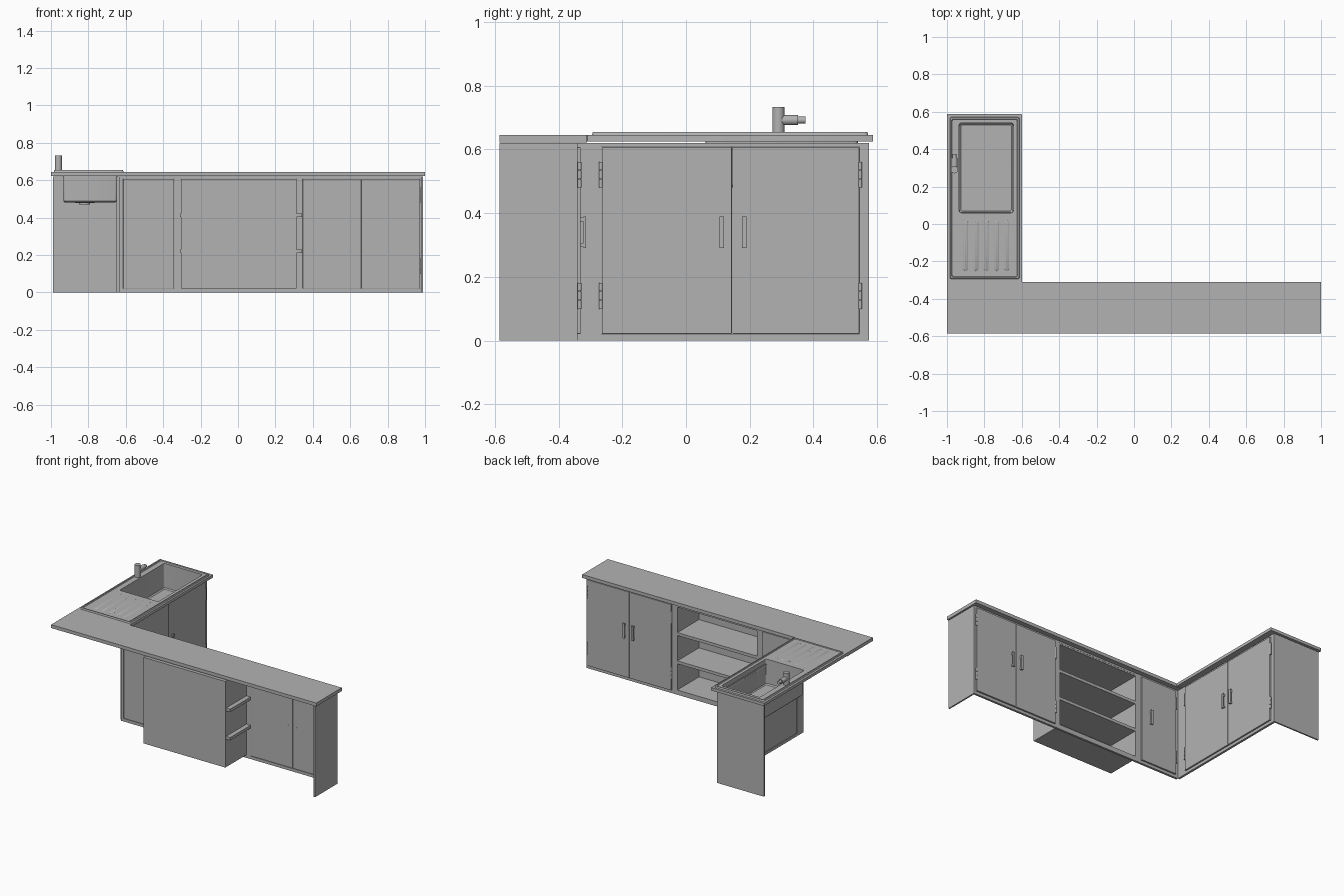
import bpy, bmesh
from math import cos, sin, pi, radians
from mathutils import Matrix, Vector

cube = bpy.data.objects.get("Cube")
if cube:
    bpy.data.objects.remove(cube, do_unlink=True)

GREY = (0.45, 0.45, 0.45, 1)
mat = bpy.data.materials.new("light grey")
mat.use_nodes = True
mat.diffuse_color = GREY
mat.node_tree.nodes["Principled BSDF"].inputs["Base Color"].default_value = GREY


def finish(name, bm, smooth=False):
    bmesh.ops.recalc_face_normals(bm, faces=bm.faces)
    mesh = bpy.data.meshes.new(name)
    bm.to_mesh(mesh)
    bm.free()
    mesh.materials.append(mat)
    ob = bpy.data.objects.new(name, mesh)
    bpy.context.collection.objects.link(ob)
    if smooth:
        bpy.ops.object.select_all(action='DESELECT')
        ob.select_set(True)
        bpy.context.view_layer.objects.active = ob
        bpy.ops.object.shade_smooth_by_angle(angle=radians(35))
    return ob


def add_box(bm, x, y, z):
    size = [b - a for a, b in (x, y, z)]
    mid = [(a + b) / 2 for a, b in (x, y, z)]
    m = Matrix.Translation(mid) @ Matrix.Diagonal((*size, 1))
    bmesh.ops.create_cube(bm, size=1, matrix=m)


def boxes(name, parts):
    bm = bmesh.new()
    for p in parts:
        add_box(bm, *p)
    return finish(name, bm)


def add_rod(bm, a, b, r, sides=24):
    a, b = Vector(a), Vector(b)
    rot = (b - a).to_track_quat('Z', 'Y').to_matrix().to_4x4()
    bmesh.ops.create_cone(bm, cap_ends=True, segments=sides, radius1=r, radius2=r,
                          depth=(b - a).length, matrix=Matrix.Translation((a + b) / 2) @ rot)


def loft(name, loops, closed=False):
    """Skin nested rounded rectangles given as (x0, x1, y0, y1, z, radius)."""
    bm = bmesh.new()
    rings = []
    for x0, x1, y0, y1, z, r in loops:
        ring = []
        corners = ((x1 - r, y1 - r), (x0 + r, y1 - r), (x0 + r, y0 + r), (x1 - r, y0 + r))
        for k, (cx, cy) in enumerate(corners):
            for i in range(5):
                t = (k + i / 4) * pi / 2
                ring.append(bm.verts.new((cx + r * cos(t), cy + r * sin(t), z)))
        rings.append(ring)
    pairs = list(zip(rings, rings[1:]))
    if closed:
        pairs.append((rings[-1], rings[0]))
    else:
        bm.faces.new(rings[-1])
    for a, b in pairs:
        for i in range(len(a)):
            j = (i + 1) % len(a)
            bm.faces.new((a[i], a[j], b[j], b[i]))
    return finish(name, bm, True)


# Each run maps (along, outward) to x and y; the doors face the inside of the L
FRONT_Y, SIDE_X = -0.34, -0.635


def place(run, u, o, z):
    if run == "long":
        return u, tuple(FRONT_Y + v for v in o), z
    return tuple(SIDE_X + v for v in o), u, z


def frame(run, stiles):
    depth = (-0.015, 0)
    parts = [place(run, s, depth, (0, 0.62)) for s in stiles]
    span = (stiles[0][1], stiles[-1][0])
    parts += [place(run, span, depth, z) for z in ((0, 0.02), (0.608, 0.62))]
    boxes(run + "_run_face_frame", parts)


def door(run, label, u0, u1, hinge, handle):
    name = f"{run}_run_{label}"
    gap = 0.001
    slab = boxes(name, [place(run, (u0 + gap, u1 - gap), (-0.014, 0.009), (0.021, 0.607))])
    bev = slab.modifiers.new("soft edge", 'BEVEL')
    bev.width, bev.segments = 0.002, 2
    # Pull handle: a bar on two posts
    w = (handle - 0.0075, handle + 0.0075)
    post = (handle - 0.005, handle + 0.005)
    boxes(name + "_handle", [place(run, w, (0.018, 0.026), (0.29, 0.39))] +
          [place(run, post, (-0.015, 0.02), (z - 0.006, z + 0.006)) for z in (0.3, 0.38)])
    # Hinges: knuckle barrels
    bm = bmesh.new()
    for z in (0.1, 0.48):
        for k in range(3):
            z0 = z + k * 0.0275
            ends = [place(run, (hinge,), (0.006,), h) for h in (z0, z0 + 0.026)]
            pts = []
            for x, y, h in ends:
                x = x[0]
                y = y[0]
                pts.append((x, y, h))
            add_rod(bm, *pts, 0.006, 12)
    finish(name + "_hinges", bm, True)


# Cabinet fronts
frame("long", [(-0.635, -0.615), (-0.34, -0.305), (0.312, 0.345), (0.975, 0.99)])
door("long", "corner_door", -0.615, -0.34, -0.617, -0.41)
door("long", "inner_door", 0.345, 0.66, 0.345, 0.627)
door("long", "outer_door", 0.66, 0.975, 0.975, 0.693)
frame("sink", [(-0.34, -0.265), (0.545, 0.575)])
door("sink", "near_door", -0.265, 0.145, -0.267, 0.1125)
door("sink", "far_door", 0.145, 0.545, 0.547, 0.1825)

# End panels
boxes("long_run_end_panel", [((0.98, 0.99), (-0.585, FRONT_Y), (0, 0.62))])
boxes("sink_run_end_panel", [((-0.99, SIDE_X), (0.565, 0.575), (0, 0.62))])

# Open shelf unit
D = (-0.575, FRONT_Y)
boxes("shelf_unit_case",
      [(x, D, (0.02, 0.607)) for x in ((-0.305, -0.297), (0.304, 0.312))] +
      [((-0.305, 0.312), (-0.582, -0.575), (0.02, 0.607))] +
      [((-0.297, 0.304), D, z) for z in ((0.02, 0.032), (0.597, 0.607))])
for label, z in (("lower", 0.21), ("upper", 0.403)):
    boxes(label + "_shelf", [((-0.31, 0.343), (-0.574, -0.342), (z, z + 0.02))])

# Worktops, the short one with an opening for the basin
boxes("long_worktop", [((-1, 1), (-0.585, -0.31), (0.622, 0.645))])
outer, hole = (-1, -0.6, -0.31, 0.587), (-0.937, -0.643, 0.058, 0.542)
loft("sink_worktop", [(*outer, 0.625, 0.001), (*outer, 0.645, 0.001),
                      (*hole, 0.645, 0.012), (*hole, 0.625, 0.012)], True)

# Sink: raised rim, deck and basin in one skin
loft("sink", [(-0.985, -0.612, -0.295, 0.572, 0.645, 0.012),
              (-0.982, -0.615, -0.292, 0.569, 0.655, 0.012),
              (-0.975, -0.622, -0.285, 0.562, 0.655, 0.01),
              (-0.972, -0.625, -0.282, 0.559, 0.651, 0.01),
              (-0.935, -0.645, 0.06, 0.54, 0.651, 0.012),
              (-0.932, -0.648, 0.063, 0.537, 0.488, 0.012),
              (-0.925, -0.655, 0.07, 0.53, 0.481, 0.01)])

# Drainer ridges
for i in range(5):
    x = -0.9 + i * 0.055
    loft(f"drainer_ridge_{i + 1}", [(x - 0.013, x + 0.013, -0.25, 0.02, 0.651, 0.012),
                                    (x - 0.008, x + 0.008, -0.245, 0.015, 0.6545, 0.007)])

# Drain
bm = bmesh.new()
for r, z0, z1 in ((0.052, 0.478, 0.483), (0.03, 0.47, 0.485)):
    add_rod(bm, (-0.82, 0.295, z0), (-0.82, 0.295, z1), r, 32)
finish("drain", bm, True)

# Tap: upright body with a stepped spout
bm = bmesh.new()
X, Y = -0.96, 0.29
add_rod(bm, (X, Y, 0.65), (X, Y, 0.733), 0.019)
add_rod(bm, (X, Y, 0.692), (X, 0.352, 0.692), 0.016)
add_rod(bm, (X, 0.352, 0.692), (X, 0.375, 0.692), 0.011)
finish("tap", bm, True)
